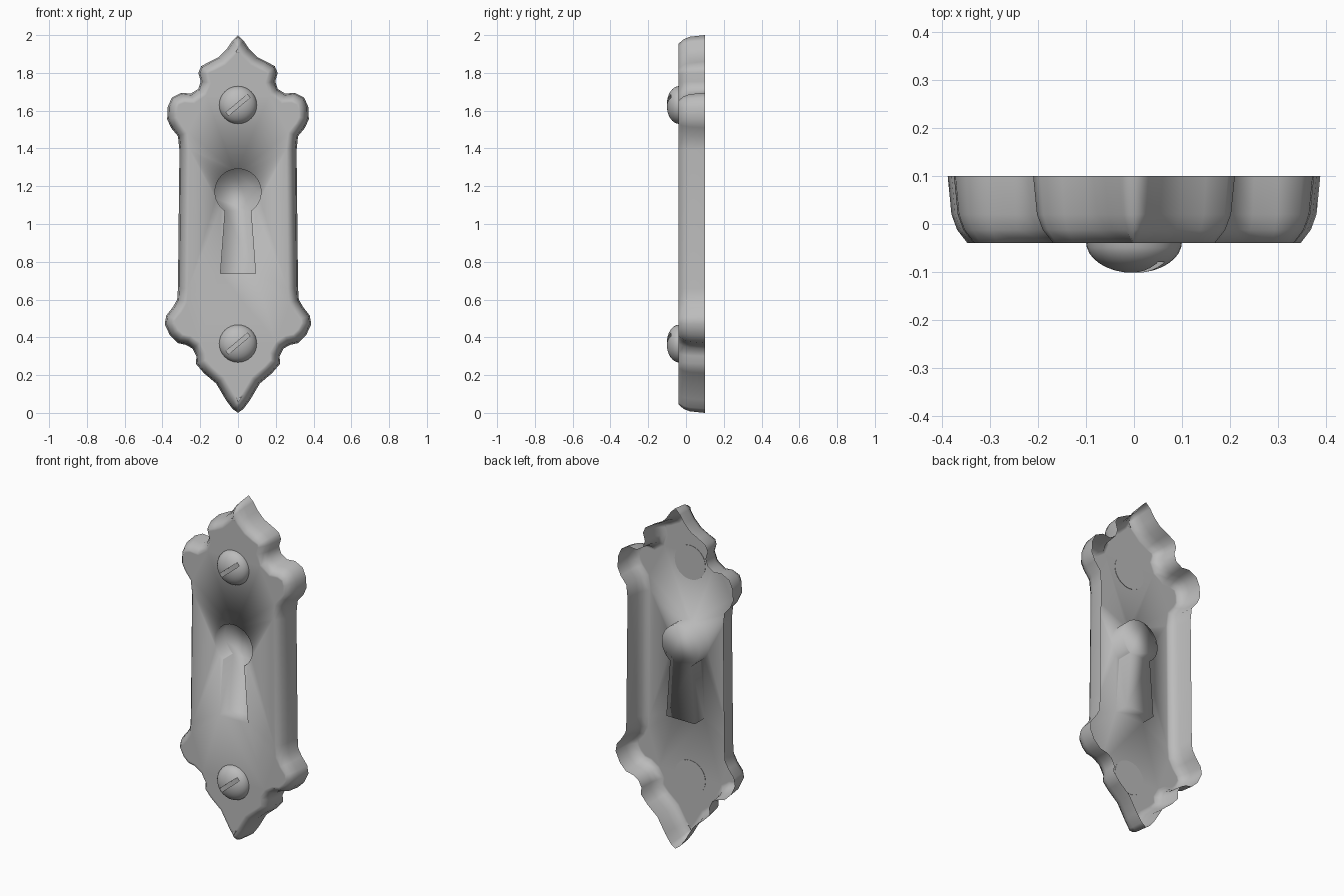
import bpy, bmesh, math
from mathutils import Vector, Matrix

cube = bpy.data.objects.get("Cube")
if cube:
    bpy.data.objects.remove(cube, do_unlink=True)

metal = bpy.data.materials.new("grey_metal")
metal.use_nodes = True
GREY = (0.5, 0.5, 0.5, 1)
metal.diffuse_color = GREY
metal.node_tree.nodes["Principled BSDF"].inputs["Base Color"].default_value = GREY

FRONT, FLOOR, BACK = -0.04, 0.05, 0.1


def make_object(name, bm):
    mesh = bpy.data.meshes.new(name)
    bm.to_mesh(mesh)
    bm.free()
    mesh.materials.append(metal)
    obj = bpy.data.objects.new(name, mesh)
    bpy.context.collection.objects.link(obj)
    return obj


def mirrored(half):
    """Close a half outline, listed from top to bottom, across x = 0."""
    pts = [Vector(p) for p in half]
    return pts + [Vector((-p.x, p.y)) for p in reversed(pts) if p.x > 0.001]


def inset(pts, dist):
    """Move a clockwise outline inward, then even out the moves."""
    n = len(pts)
    moves = []
    for i, p in enumerate(pts):
        a = (p - pts[i - 1]).normalized()
        b = (pts[(i + 1) % n] - p).normalized()
        t = (a + b).normalized()
        moves.append(Vector((t.y, -t.x)) * dist / max(a.dot(t), 0.7))
    return [p + moves[i] * 0.6 + (moves[i - 1] + moves[(i + 1) % n]) * 0.2
            for i, p in enumerate(pts)]


def add_ring(bm, pts, y):
    verts = [bm.verts.new((p.x, y, p.y)) for p in pts]
    edges = [bm.edges.new((v, verts[(i + 1) % len(verts)])) for i, v in enumerate(verts)]
    return verts, edges


def bridge(bm, a, b):
    for i in range(len(a)):
        j = (i + 1) % len(a)
        bm.faces.new((a[i], a[j], b[j], b[i]))


# Scalloped outline, right half from top tip to bottom tip
outline = mirrored([
    (0, 2), (.03, 1.97), (.06, 1.925), (.10, 1.885), (.15, 1.86), (.195, 1.835),
    (.21, 1.80), (.197, 1.755), (.21, 1.715), (.25, 1.69), (.30, 1.695), (.35, 1.67),
    (.372, 1.62), (.375, 1.555), (.355, 1.51), (.318, 1.465), (.31, 1.39),
    (.318, .66), (.322, .60), (.345, .56), (.38, .515), (.388, .47), (.36, .41),
    (.32, .37), (.275, .36), (.24, .34), (.22, .30), (.223, .26), (.18, .21),
    (.115, .155), (.065, .07), (.03, .022), (0, 0)])

# Keyhole: round head above a flared slot
head = [(0.122 * math.sin(a), 1.17 + 0.122 * math.cos(a))
        for a in (math.radians(d) for d in range(0, 150, 12))]
keyhole = mirrored(head + [(.068, 1.07), (.093, .737)])

# Open-backed plate: bevelled rim, flat front, sunken keyhole pocket
bm = bmesh.new()
ring, _ = add_ring(bm, outline, BACK)
pts = outline
for step, y in ((.008, .02), (.012, -.012), (.022, FRONT), (.012, FRONT)):
    pts = inset(pts, step)
    inner, edges = add_ring(bm, pts, y)
    bridge(bm, ring, inner)
    ring = inner
mouth, mouth_edges = add_ring(bm, keyhole, FRONT)
bmesh.ops.triangle_fill(bm, edges=edges + mouth_edges, use_beauty=True, normal=(0, -1, 0))
floor, _ = add_ring(bm, keyhole, FLOOR)
bridge(bm, mouth, floor)
bm.faces.new(floor)
bmesh.ops.recalc_face_normals(bm, faces=bm.faces)
if sum(f.normal.y * f.calc_area() for f in bm.faces) > 0:
    bmesh.ops.reverse_faces(bm, faces=bm.faces)
for f in bm.faces:
    f.smooth = True
make_object("cover_plate", bm)


# Domed screws with a diagonal slot
def screw(name, z):
    to_front = Matrix.Translation((0, FRONT + 0.003, z)) @ Matrix.Rotation(math.pi / 2, 4, 'X')
    bm = bmesh.new()
    bmesh.ops.create_uvsphere(bm, u_segments=32, v_segments=16, radius=1)
    bmesh.ops.scale(bm, vec=(.1, .1, .065), verts=bm.verts)
    cut = bmesh.ops.bisect_plane(bm, geom=bm.verts[:] + bm.edges[:] + bm.faces[:],
                                 plane_co=(0, 0, 0.0005), plane_no=(0, 0, 1), clear_inner=True)
    rim = [e for e in cut["geom_cut"] if isinstance(e, bmesh.types.BMEdge)]
    bmesh.ops.edgeloop_fill(bm, edges=rim)
    bmesh.ops.recalc_face_normals(bm, faces=bm.faces)
    bm.transform(to_front)
    obj = make_object(name, bm)

    bm = bmesh.new()
    bmesh.ops.create_cube(bm, size=1)
    bmesh.ops.scale(bm, vec=(.3, .022, .06), verts=bm.verts)
    bm.transform(to_front @ Matrix.Rotation(math.radians(40), 4, 'Z')
                 @ Matrix.Translation((0, 0, .072)))
    cutter = make_object(name + "_slot_cutter", bm)
    cutter.hide_render = True

    mod = obj.modifiers.new("slot", 'BOOLEAN')
    mod.operation, mod.object, mod.solver = 'DIFFERENCE', cutter, 'EXACT'
    bpy.ops.object.select_all(action='DESELECT')
    obj.select_set(True)
    bpy.context.view_layer.objects.active = obj
    bpy.ops.object.modifier_apply(modifier=mod.name)
    bpy.data.objects.remove(cutter, do_unlink=True)
    bpy.ops.object.shade_smooth_by_angle(angle=math.radians(35))


screw("upper_screw", 1.63)
screw("lower_screw", 0.367)
